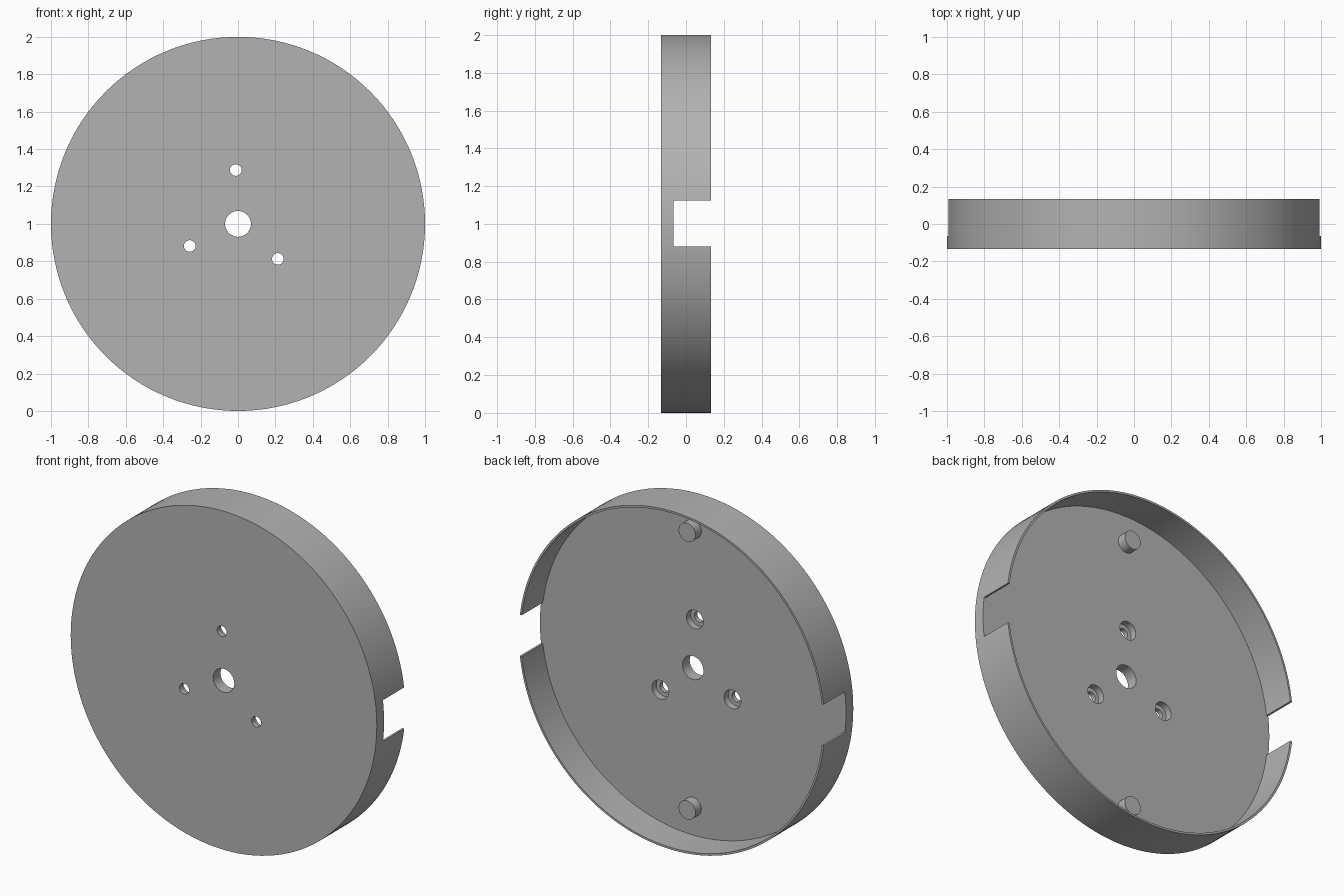
import bpy
import bmesh
import math
from mathutils import Matrix, Vector

if "Cube" in bpy.data.objects:
    bpy.data.objects.remove(bpy.data.objects["Cube"])

FRONT, BACK, FLOOR = -0.133, 0.133, -0.065
WALL = 0.012
CENTRE_Z = 1.0

grey = bpy.data.materials.new("plain grey")
grey.use_nodes = True
colour = (0.45, 0.45, 0.45, 1)
grey.diffuse_color = colour
grey.node_tree.nodes["Principled BSDF"].inputs["Base Color"].default_value = colour


def add_object(name, bm):
    mesh = bpy.data.meshes.new(name)
    bmesh.ops.recalc_face_normals(bm, faces=bm.faces)
    bm.to_mesh(mesh)
    bm.free()
    mesh.materials.append(grey)
    obj = bpy.data.objects.new(name, mesh)
    bpy.context.collection.objects.link(obj)
    return obj


def cylinder(name, x, z, radius, y0, y1, sides=40):
    """Closed cylinder along y, placed relative to the disc centre."""
    bm = bmesh.new()
    place = (Matrix.Translation((x, (y0 + y1) / 2, CENTRE_Z + z))
             @ Matrix.Rotation(math.pi / 2, 4, "X"))
    bmesh.ops.create_cone(bm, cap_ends=True, segments=sides, radius1=radius,
                          radius2=radius, depth=y1 - y0, matrix=place)
    return add_object(name, bm)


def box(name, low, high):
    bm = bmesh.new()
    low, high = Vector(low), Vector(high)
    place = Matrix.Translation((low + high) / 2) @ Matrix.Diagonal((*(high - low), 1))
    bmesh.ops.create_cube(bm, size=1, matrix=place)
    return add_object(name, bm)


def cut(target, cutter):
    """Subtract the cutter, then discard it."""
    cutter.hide_render = True
    mod = target.modifiers.new("cut", "BOOLEAN")
    mod.operation = "DIFFERENCE"
    mod.solver = "EXACT"
    mod.object = cutter
    bpy.context.view_layer.objects.active = target
    bpy.ops.object.modifier_apply(modifier=mod.name)
    bpy.data.objects.remove(cutter)


def smooth(obj):
    bpy.ops.object.select_all(action="DESELECT")
    obj.select_set(True)
    bpy.context.view_layer.objects.active = obj
    bpy.ops.object.shade_smooth_by_angle(angle=math.radians(30))


# Shallow round pan: solid front plate with a thin rim behind it
pan = cylinder("round_pan", 0, 0, 1.0, FRONT, BACK, 128)
cut(pan, cylinder("recess_cutter", 0, 0, 1 - WALL, FLOOR, BACK + 0.1, 128))

# Rim notches on both sides
for side in (-1, 1):
    xs = sorted((side * 0.9, side * 1.1))
    cut(pan, box("notch_cutter", (xs[0], FLOOR, CENTRE_Z - 0.12),
                 (xs[1], BACK + 0.1, CENTRE_Z + 0.123)))

# Central hole
cut(pan, cylinder("centre_cutter", 0, 0, 0.069, FRONT - 0.1, BACK))

# Three screw holes, counterbored from the back
for x, z in ((-0.012, 0.288), (-0.258, -0.118), (0.213, -0.187)):
    cut(pan, cylinder("screw_cutter", x, z, 0.031, FRONT - 0.1, BACK))
    cut(pan, cylinder("counterbore_cutter", x, z, 0.055, -0.105, BACK))
smooth(pan)

# Locating pegs standing on the plate inside the rim
for name, z in (("upper_peg", 0.82), ("lower_peg", -0.82)):
    smooth(cylinder(name, 0, z, 0.055, FLOOR - 0.01, -0.01))
